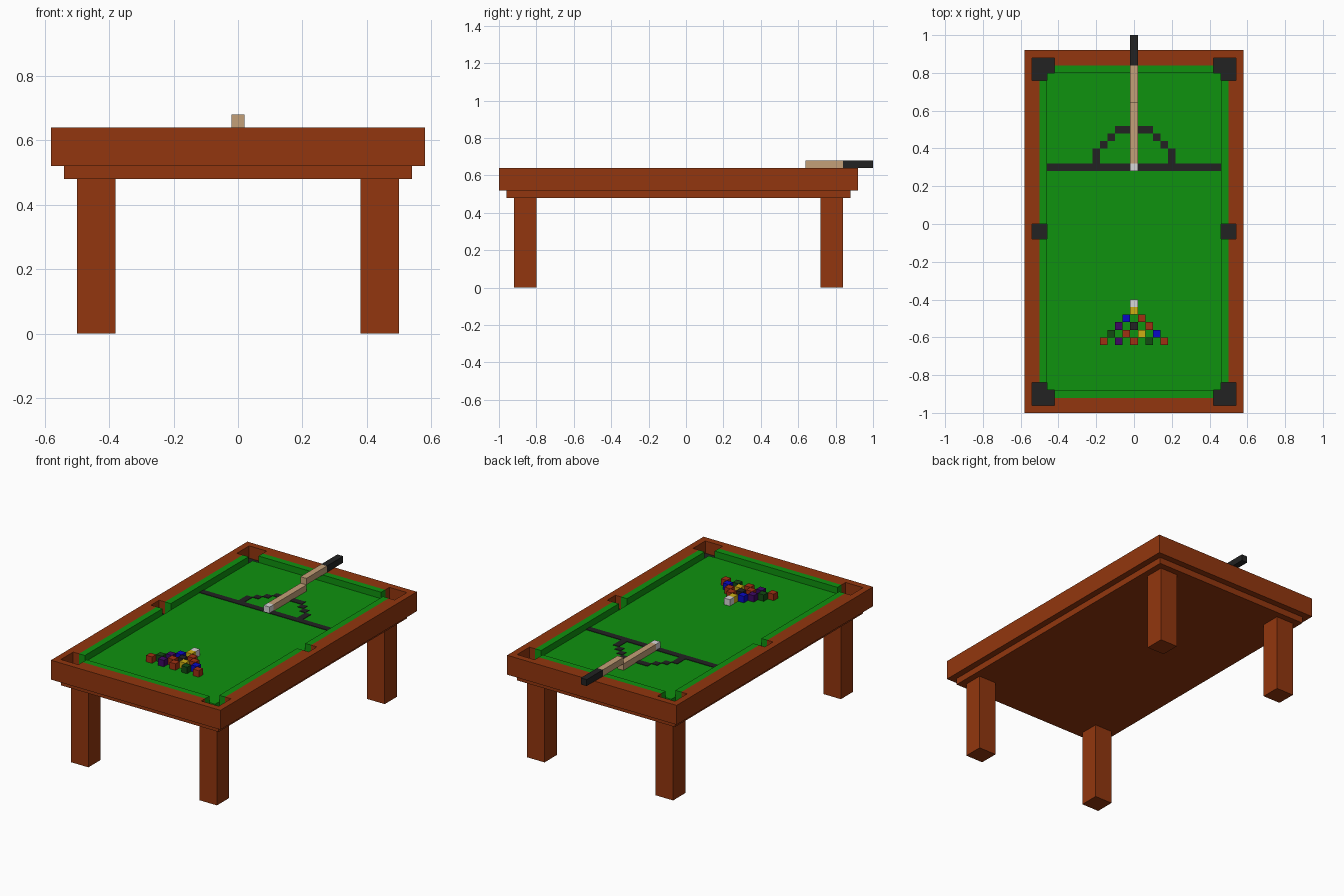
import bpy, bmesh

cube = bpy.data.objects.get("Cube")
if cube:
    bpy.data.objects.remove(cube, do_unlink=True)

U = 0.04      # block size
MID = -0.04   # y of the table's middle


def material(name, rgb):
    """Flat material from an sRGB 0-255 colour."""
    lin = [((c / 255 + 0.055) / 1.055) ** 2.4 if c > 10 else c / 255 / 12.92 for c in rgb]
    m = bpy.data.materials.new(name)
    m.use_nodes = True
    m.diffuse_color = (*lin, 1)
    bsdf = m.node_tree.nodes["Principled BSDF"]
    bsdf.inputs["Base Color"].default_value = (*lin, 1)
    bsdf.inputs["Roughness"].default_value = 0.8
    return m


WOOD = material("red brown wood", (146, 54, 14))
CLOTH = material("green cloth", (15, 146, 15))
BLACK = material("black", (34, 34, 34))
TAN = material("pale cue wood", (196, 160, 120))
WHITE = material("white", (215, 215, 215))
YELLOW = material("yellow", (205, 175, 20))
RED = material("red", (160, 48, 18))
BLUE = material("blue", (8, 8, 200))
PURPLE = material("purple", (62, 8, 100))
DARK_GREEN = material("dark green", (18, 75, 18))


def rect(x0, x1, y0, y1):
    return [(x0, y0), (x1, y0), (x1, y1), (x0, y1)]


def prisms(name, outlines, z0, z1, mat=None):
    """One object made of flat outlines extruded from z0 to z1."""
    bm = bmesh.new()
    for pts in outlines:
        face = bm.faces.new([bm.verts.new((x, y, z0)) for x, y in pts])
        ext = bmesh.ops.extrude_face_region(bm, geom=[face])
        top = [v for v in ext["geom"] if isinstance(v, bmesh.types.BMVert)]
        bmesh.ops.translate(bm, verts=top, vec=(0, 0, z1 - z0))
    bmesh.ops.recalc_face_normals(bm, faces=bm.faces)
    me = bpy.data.meshes.new(name)
    bm.to_mesh(me)
    bm.free()
    if mat:
        me.materials.append(mat)
    ob = bpy.data.objects.new(name, me)
    bpy.context.scene.collection.objects.link(ob)
    return ob


def cut(ob, *cutters):
    """Subtract the cutters and bake the result."""
    for c in cutters:
        mod = ob.modifiers.new("cut", "BOOLEAN")
        mod.operation, mod.solver, mod.object = "DIFFERENCE", "EXACT", c
    dg = bpy.context.evaluated_depsgraph_get()
    me = bpy.data.meshes.new_from_object(ob.evaluated_get(dg))
    ob.modifiers.clear()
    ob.data = me


# Pocket outlines: L shapes at the corners, rectangles at the sides
corner = [(0.54, 0.92), (0.42, 0.92), (0.42, 0.84), (0.46, 0.84), (0.46, 0.80), (0.54, 0.80)]
side = rect(0.46, 0.54, -0.04, 0.04)
pockets = [[(sx * x, MID + sy * y) for x, y in corner] for sx in (1, -1) for sy in (1, -1)]
pockets += [[(sx * x, MID + y) for x, y in side] for sx in (1, -1)]

pocket_cutter = prisms("pocket_cutter", pockets, 0.56, 0.70)
rail_opening = prisms("rail_opening_cutter", [rect(-0.50, 0.50, -0.92, 0.84)], 0.40, 0.75)
cushion_opening = prisms("cushion_opening_cutter", [rect(-0.46, 0.46, -0.88, 0.80)], 0.40, 0.75)

# Table body
rails = prisms("rails", [rect(-0.58, 0.58, -1.0, 0.92)], 0.52, 0.64, WOOD)
cut(rails, rail_opening, pocket_cutter)
bed = prisms("cloth_bed", [rect(-0.50, 0.50, -0.92, 0.84)], 0.52, 0.60, CLOTH)
cut(bed, pocket_cutter)
cushions = prisms("cushions", [rect(-0.50, 0.50, -0.92, 0.84)], 0.60, 0.64, CLOTH)
cut(cushions, cushion_opening, pocket_cutter)
prisms("pocket_floors", pockets, 0.558, 0.564, BLACK)
prisms("apron", [rect(-0.54, 0.54, -0.96, 0.88)], 0.48, 0.52, WOOD)

for c in (pocket_cutter, rail_opening, cushion_opening):
    bpy.data.objects.remove(c, do_unlink=True)

# Legs
for end, y in (("front", -0.92), ("back", 0.72)):
    for hand, x in (("left", 0.38), ("right", -0.50)):
        prisms(f"{end}_{hand}_leg", [rect(x, x + 0.12, y, y + 0.12)], 0, 0.48, WOOD)

# Painted start line and the stepped half ring behind it
marks = [rect(-0.46, 0.46, 0.28, 0.32), rect(-0.10, 0.10, 0.48, 0.52)]
for s in (1, -1):
    for x, y0, y1 in ((0.20, 0.32, 0.40), (0.16, 0.40, 0.44), (0.12, 0.44, 0.48)):
        marks.append(rect(s * x - U / 2, s * x + U / 2, y0, y1))
prisms("cloth_markings", marks, 0.599, 0.603, BLACK)

# Racked balls, widening toward the front
rows = [[WHITE], [YELLOW], [BLUE, RED], [PURPLE, BLACK, RED],
        [DARK_GREEN, RED, YELLOW, BLUE], [RED, PURPLE, RED, DARK_GREEN, RED]]
for r, row in enumerate(rows):
    y = -0.40 - U * r
    for i, mat in enumerate(row):
        x = (i - (len(row) - 1) / 2) * 2 * U
        prisms(f"ball_{r}_{i}", [rect(x - U / 2, x + U / 2, y - U, y)], 0.60, 0.64, mat)

# Stepped cue leaning over the back rail
for name, y0, y1, z, mat in (("cue_tip", 0.28, 0.32, 0.60, WHITE),
                             ("cue_lower_shaft", 0.32, 0.64, 0.60, TAN),
                             ("cue_upper_shaft", 0.64, 0.84, 0.64, TAN),
                             ("cue_grip", 0.84, 1.0, 0.64, BLACK)):
    prisms(name, [rect(-U / 2, U / 2, y0, y1)], z, z + U, mat)
